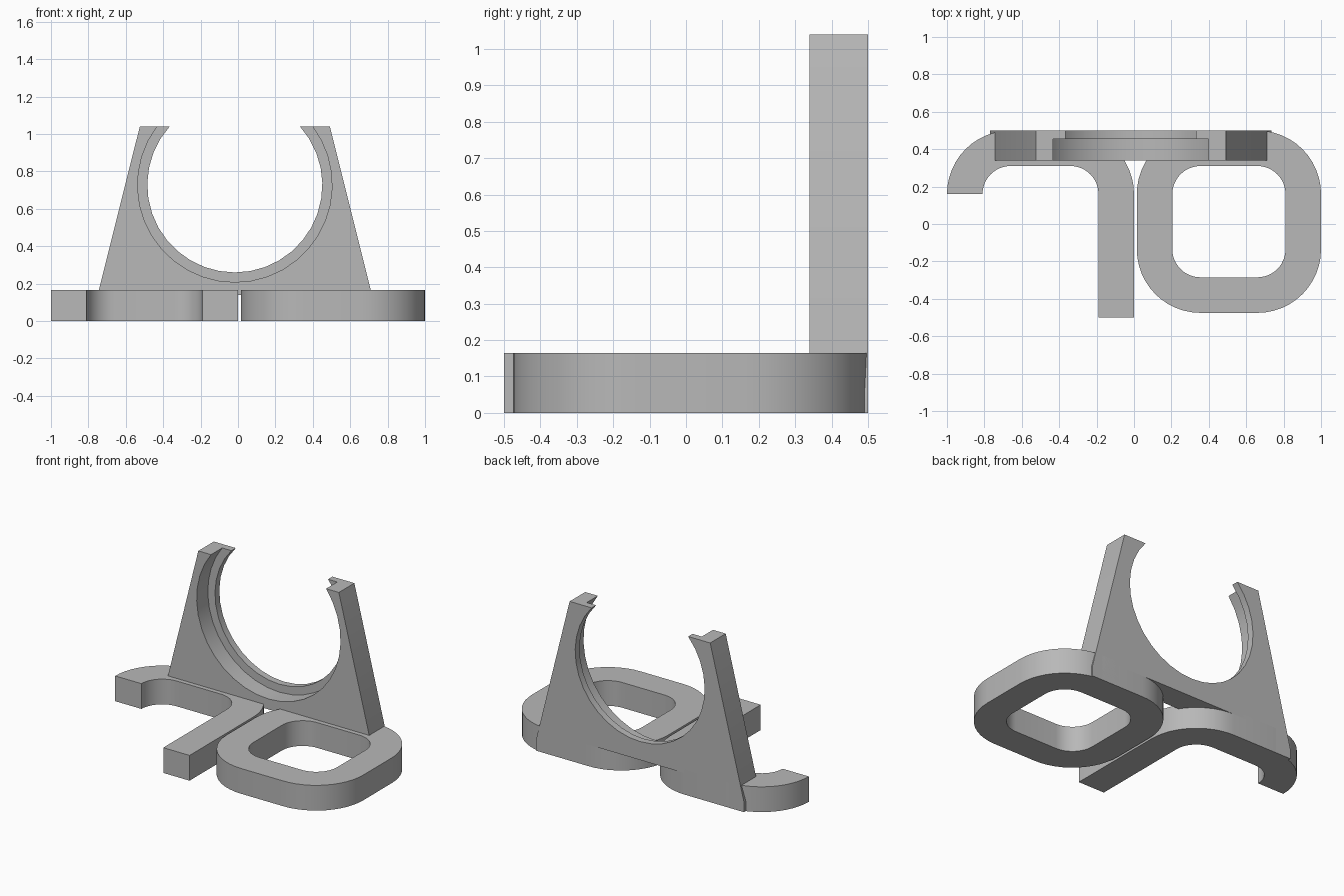
import bpy, bmesh
from math import asin, cos, sin, pi, radians

cube = bpy.data.objects.get("Cube")
if cube:
    bpy.data.objects.remove(cube, do_unlink=True)

grey = bpy.data.materials.new("plain_grey")
grey.use_nodes = True
GREY = (0.48, 0.48, 0.48, 1)
grey.diffuse_color = GREY
grey.node_tree.nodes["Principled BSDF"].inputs["Base Color"].default_value = GREY

BASE_H = 0.165
R_OUT, R_IN = 0.34, 0.15   # corner radii shared by both feet
STEPS = 12


def arc(cx, cy, r, a0, a1, n=STEPS):
    """Points on an arc, angles in radians."""
    return [(cx + r * cos(a0 + (a1 - a0) * i / n),
             cy + r * sin(a0 + (a1 - a0) * i / n)) for i in range(n + 1)]


def finish(name, bm):
    bmesh.ops.recalc_face_normals(bm, faces=bm.faces[:])
    mesh = bpy.data.meshes.new(name)
    bm.to_mesh(mesh)
    bm.free()
    mesh.materials.append(grey)
    obj = bpy.data.objects.new(name, mesh)
    bpy.context.collection.objects.link(obj)
    bpy.ops.object.select_all(action='DESELECT')
    obj.select_set(True)
    bpy.context.view_layer.objects.active = obj
    bpy.ops.object.shade_smooth_by_angle(angle=radians(30))


def strip(bm, a, b, closed):
    """Quads between two point rows of equal length."""
    n = len(a)
    for i in range(n if closed else n - 1):
        j = (i + 1) % n
        bm.faces.new((a[i], a[j], b[j], b[i]))


def row(bm, pts, z):
    return [bm.verts.new((x, y, z)) for x, y in pts]


# Hooked foot: two concentric bends and a straight leg
outline = (arc(-0.66, 0.16, R_OUT, pi, pi / 2)
           + arc(-0.34, 0.16, R_OUT, pi / 2, 0)
           + [(0, -0.5), (-0.19, -0.5)]
           + arc(-0.34, 0.16, R_IN, 0, pi / 2)
           + arc(-0.66, 0.16, R_IN, pi / 2, pi))
bm = bmesh.new()
low, high = row(bm, outline, 0), row(bm, outline, BASE_H)
strip(bm, low, high, True)
bm.faces.new(low)
bm.faces.new(high)
finish("hooked_foot", bm)


# Ring foot: rounded rectangular frame
def rounded_loop(r):
    pts = []
    corners = [(0.66, 0.16), (0.355, 0.16), (0.355, -0.135), (0.66, -0.135)]
    for k, (cx, cy) in enumerate(corners):
        pts += arc(cx, cy, r, k * pi / 2, (k + 1) * pi / 2)
    return pts


bm = bmesh.new()
outer, inner = rounded_loop(R_OUT), rounded_loop(R_IN)
loops = [row(bm, outer, 0), row(bm, outer, BASE_H),
         row(bm, inner, BASE_H), row(bm, inner, 0)]
for k in range(4):
    strip(bm, loops[k], loops[(k + 1) % 4], True)
finish("ring_foot", bm)

# Upright cradle: tapered plate with an open round seat and a rear lip
FRONT, LIP, BACK, TOP = 0.34, 0.455, 0.5, 1.04
CX, CZ, R_SEAT, R_LIP = -0.017, 0.728, 0.52, 0.468
side = [(0.508, TOP), (0.752, 0.066), (0.752, 0), (0.55, 0), (0.55, 0.14)]
right = [(CX + x, z) for x, z in side]
left = [(CX - x, z) for x, z in reversed(side)]
plate = left + right[::1]
plate = left[::-1] + right[::-1]


def seat(bm, r, y):
    a = asin((TOP - CZ) / r)
    return [bm.verts.new((x, y, z)) for x, z in arc(CX, CZ, r, a, -pi - a, 26)]


bm = bmesh.new()
edge_f = [bm.verts.new((x, FRONT, z)) for x, z in plate]
edge_b = [bm.verts.new((x, BACK, z)) for x, z in plate]
rows = [seat(bm, R_SEAT, FRONT), seat(bm, R_SEAT, LIP),
        seat(bm, R_LIP, LIP), seat(bm, R_LIP, BACK)]
strip(bm, edge_f, edge_b, False)
for a, b in zip(rows, rows[1:]):
    strip(bm, a, b, False)
bm.faces.new(edge_f + rows[0])
bm.faces.new(edge_b + rows[3])
# stepped top faces of the two horns
for e, k in ((-1, 0), (0, -1)):
    bm.faces.new([edge_f[e]] + [r[k] for r in rows] + [edge_b[e]])
finish("upright_cradle", bm)
